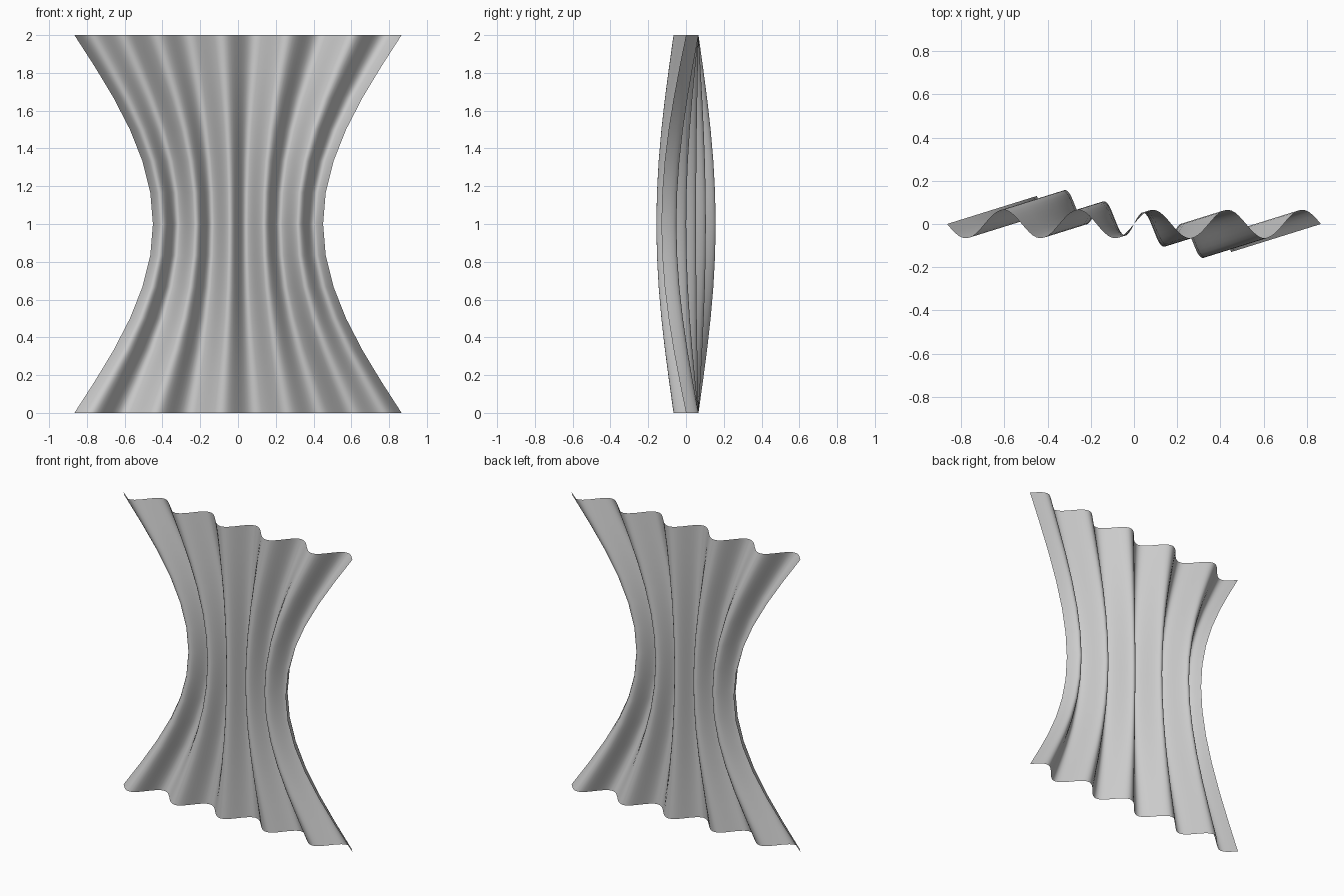
import bpy, bmesh
from math import sin, pi

if "Cube" in bpy.data.objects:
    bpy.data.objects.remove(bpy.data.objects["Cube"])

HALF, AMP, WAVES = 0.866, 0.066, 5   # half width, ripple depth, ripple count
PINCH, SHEAR = 0.48, 0.15            # waist narrowing and sideways drift
NX, NZ, HEIGHT = 100, 12, 2.0

# Pinched curtain: a sine-rippled sheet drawn in at mid height
bm = bmesh.new()
rows = []
for j in range(NZ + 1):
    z = HEIGHT * j / NZ
    t = sin(pi * z / HEIGHT)
    row = []
    for i in range(NX + 1):
        x = HALF * (2 * i / NX - 1)
        y = AMP * sin(WAVES * pi * x / HALF)
        row.append(bm.verts.new((x * (1 - PINCH * t), y - SHEAR * x * t, z)))
    rows.append(row)
for a, b in zip(rows, rows[1:]):
    for i in range(NX):
        bm.faces.new((a[i], a[i + 1], b[i + 1], b[i])).smooth = True

mesh = bpy.data.meshes.new("pleated_curtain")
bm.to_mesh(mesh)
bm.free()
curtain = bpy.data.objects.new("pleated_curtain", mesh)
bpy.context.collection.objects.link(curtain)
